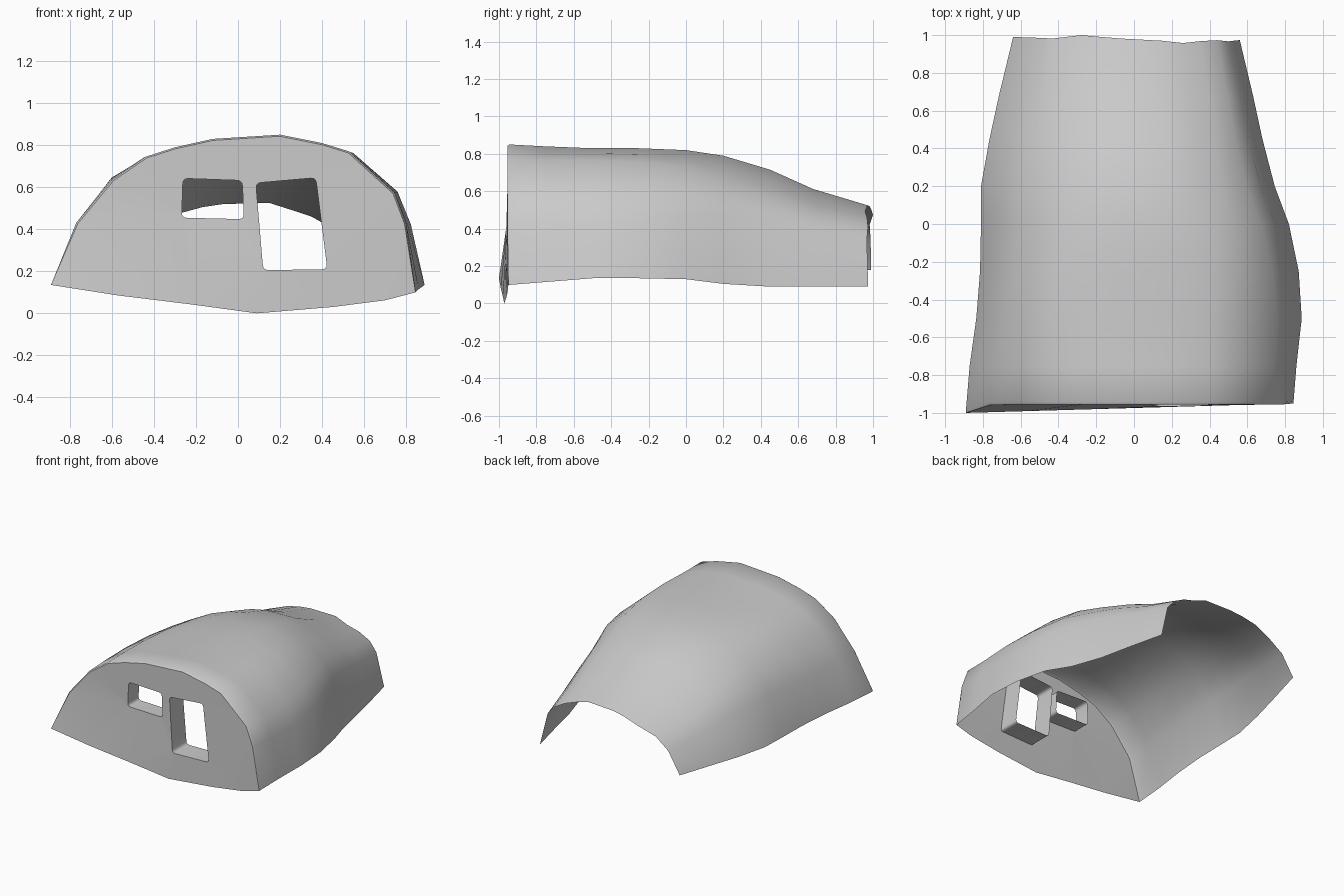
import bpy, bmesh, math
from mathutils import Vector

if "Cube" in bpy.data.objects:
    bpy.data.objects.remove(bpy.data.objects["Cube"])

# Arch cross-sections (x, z), left foot to right foot: front, middle, back
FRONT = [(-.89, .135), (-.77, .43), (-.60, .635), (-.44, .745), (-.30, .79), (-.12, .83),
         (.20, .85), (.40, .81), (.53, .77), (.745, .575), (.80, .43), (.845, .10)]
MID = [(-.83, .135), (-.76, .43), (-.61, .65), (-.45, .745), (-.30, .79), (-.12, .815),
       (.20, .83), (.40, .805), (.54, .765), (.75, .58), (.815, .42), (.885, .135)]
BACK = [(-.64, .18), (-.54, .34), (-.43, .42), (-.28, .475), (-.17, .505), (-.07, .52),
        (.15, .525), (.26, .49), (.35, .46), (.44, .41), (.50, .34), (.56, .09)]
# Stations along the shell: y, left x, right x, left z, right z, top z
STATIONS = [(-.95, -.89, .845, .135, .10, .85), (-.75, -.87, .86, .135, .115, .84),
            (-.5, -.835, .888, .135, .135, .83), (-.25, -.815, .872, .135, .135, .83),
            (0, -.81, .82, .135, .13, .82), (.2, -.81, .745, .14, .105, .79),
            (.45, -.765, .68, .15, .09, .715), (.68, -.715, .63, .165, .09, .612),
            (.98, -.64, .56, .18, .09, .525)]
BACK_WOBBLE = [.01, .007, .002, .02, .01, .002, -.01, -.022, -.012, -.007, -.013, -.006]
SILL = [(.70, .062), (.45, .03), (.09, 0), (-.22, .042), (-.57, .085)]


def normalise(prof):
    (x0, z0), (x1, z1) = prof[0], prof[-1]
    top = max(p[1] for p in prof)
    out = []
    for x, z in prof:
        u = (x - x0) / (x1 - x0)
        base = z0 + (z1 - z0) * u
        out.append((u, (z - base) / (top - base)))
    return out


def section(st, norm):
    y, x0, x1, z0, z1, top = st
    if y < -.4:
        a, b, t = norm[0], norm[1], (y + .95) / .55
    else:
        a, b, t = norm[1], norm[2], min(1, (y + .4) / .72)
    pts = []
    for p, q in zip(a, b):
        u, h = Vector(p).lerp(Vector(q), t)
        base = z0 + (z1 - z0) * u
        pts.append(Vector((x0 + (x1 - x0) * u, y, base + h * (top - base))))
    return pts


def wall_y(x, z):
    low = -1 + (x + .89) * .029
    return -.955 + (low + .955) * min(1, max(0, (.45 - z) / .3))


def finish(bm, name, angle):
    me = bpy.data.meshes.new(name)
    bm.to_mesh(me)
    bm.free()
    ob = bpy.data.objects.new(name, me)
    bpy.context.collection.objects.link(ob)
    bpy.ops.object.select_all(action='DESELECT')
    ob.select_set(True)
    bpy.context.view_layer.objects.active = ob
    bpy.ops.object.shade_smooth_by_angle(angle=math.radians(angle))
    return ob


def rounded(corners, r=.025, steps=3):
    # Quad outline with small rounded corners
    out = []
    for i, c in enumerate(corners):
        c = Vector(c)
        a = c + (Vector(corners[i - 1]) - c).normalized() * r
        b = c + (Vector(corners[(i + 1) % 4]) - c).normalized() * r
        for k in range(steps + 1):
            t = k / steps
            out.append(a.lerp(c, t).lerp(c.lerp(b, t), t))
    return out


# Rim of the front wall, slightly inside the front arch
rim = [(x * .99, .1 + (z - .1) * .99) for x, z in FRONT]
rim[0], rim[-1] = FRONT[0], FRONT[-1]

# Arched shell, open at the back and below
norm = [normalise(p) for p in (FRONT, MID, BACK)]
rows = [[Vector((x, wall_y(x, z), z)) for x, z in rim]]
for n, st in enumerate(STATIONS):
    pts = section(st, norm)
    for i, p in enumerate(pts):
        if n == 0:
            p.y = wall_y(p.x, p.z) + .012
        elif n == len(STATIONS) - 1:
            p.y += BACK_WOBBLE[i]
    rows.append(pts)
bm = bmesh.new()
grid = [[bm.verts.new(p) for p in row] for row in rows]
for a, b in zip(grid, grid[1:]):
    for i in range(len(a) - 1):
        bm.faces.new((a[i], a[i + 1], b[i + 1], b[i]))
finish(bm, "arched_shell", 60)

# Front wall with two openings
DOOR = rounded([(.12, .205), (.425, .21), (.37, .645), (.085, .62)])
WINDOW = rounded([(-.268, .455), (.028, .448), (.02, .632), (-.262, .642)])
bm = bmesh.new()
edges = []
for outline in (rim + SILL, DOOR, WINDOW):
    vs = [bm.verts.new((x, 0, z)) for x, z in outline]
    edges += [bm.edges.new((v, vs[(i + 1) % len(vs)])) for i, v in enumerate(vs)]
bmesh.ops.triangle_fill(bm, edges=edges, use_beauty=True, normal=(0, -1, 0))
bm.normal_update()
for f in bm.faces:
    if f.normal.y > 0:
        f.normal_flip()
for v in bm.verts:
    v.co.y = wall_y(v.co.x, v.co.z)
finish(bm, "front_wall", 30)

# Deep reveals running inward from each opening
for name, outline, depth in (("door_reveal", DOOR, .16), ("window_reveal", WINDOW, .13)):
    bm = bmesh.new()
    out = [bm.verts.new((x, wall_y(x, z), z)) for x, z in outline]
    inn = [bm.verts.new((x, -.955 + depth, z)) for x, z in outline]
    for i in range(len(out)):
        j = (i + 1) % len(out)
        bm.faces.new((out[i], inn[i], inn[j], out[j]))
    finish(bm, name, 40)
